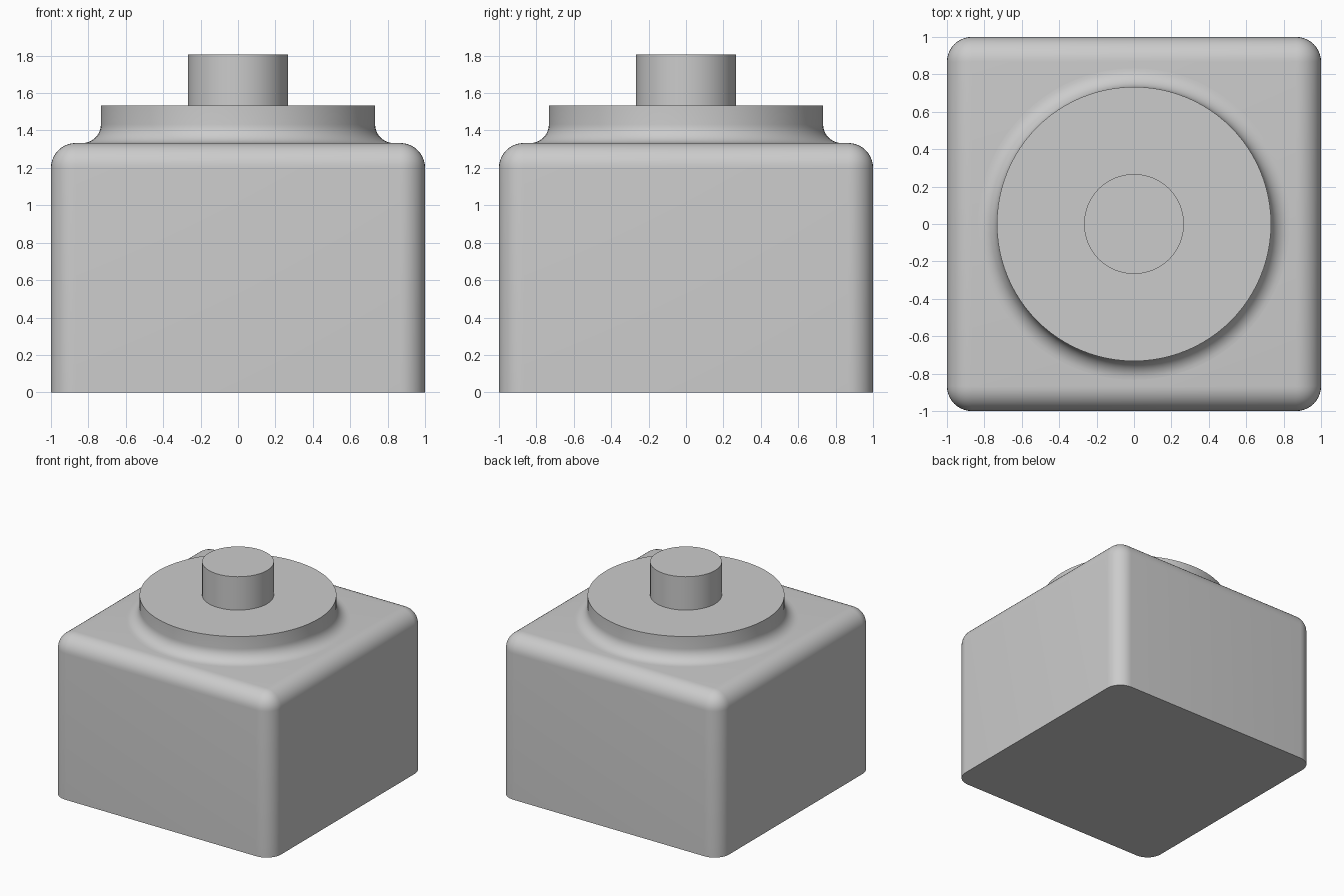
import bpy
import bmesh
import math

old = bpy.data.objects.get("Cube")
if old:
    bpy.data.objects.remove(old, do_unlink=True)

GREY = (0.6, 0.6, 0.6, 1)
grey = bpy.data.materials.new("plain_grey")
grey.use_nodes = True
grey.diffuse_color = GREY
grey.node_tree.nodes["Principled BSDF"].inputs["Base Color"].default_value = GREY

BODY_TOP, DISC_TOP, STEM_TOP = 1.333, 1.533, 1.807
DISC_R, STEM_R, FILLET, ROUND = 0.733, 0.267, 0.1, 0.133


def finish(bm, name):
    """Turn a bmesh into a smooth-shaded object with sharp edges kept."""
    bmesh.ops.recalc_face_normals(bm, faces=bm.faces)
    mesh = bpy.data.meshes.new(name)
    bm.to_mesh(mesh)
    bm.free()
    mesh.materials.append(grey)
    obj = bpy.data.objects.new(name, mesh)
    bpy.context.collection.objects.link(obj)
    bpy.ops.object.select_all(action="DESELECT")
    obj.select_set(True)
    bpy.context.view_layer.objects.active = obj
    bpy.ops.object.shade_smooth_by_angle(angle=math.radians(35))
    return obj


def lathe(name, profile, steps=96):
    """Spin a profile of (radius, height) points around z."""
    bm = bmesh.new()
    verts = [bm.verts.new((r, 0, z)) for r, z in profile]
    edges = [bm.edges.new(pair) for pair in zip(verts, verts[1:])]
    bmesh.ops.spin(bm, geom=verts + edges, cent=(0, 0, 0), axis=(0, 0, 1),
                   angle=math.tau, steps=steps)
    bmesh.ops.remove_doubles(bm, verts=bm.verts, dist=0.0001)
    return finish(bm, name)


# Body: box with rounded upright and top edges, flat sharp base
bm = bmesh.new()
bmesh.ops.create_cube(bm, size=2)
for v in bm.verts:
    v.co.z = BODY_TOP if v.co.z > 0 else 0
rounded = [e for e in bm.edges if max(v.co.z for v in e.verts) > 0]
bmesh.ops.bevel(bm, geom=rounded, offset=ROUND, offset_type="OFFSET",
                segments=10, profile=0.5, affect="EDGES", clamp_overlap=True)
finish(bm, "body")

# Disc: flat top, straight wall, concave fillet down onto the body
fillet = []
for i in range(11):
    a = i / 10 * math.pi / 2
    fillet.append((DISC_R + FILLET * (1 - math.cos(a)),
                   BODY_TOP + FILLET * (1 - math.sin(a))))
lathe("disc", [(0, DISC_TOP), (DISC_R, DISC_TOP)] + fillet)

# Stem: short round post on the disc
lathe("stem", [(0, STEM_TOP), (STEM_R, STEM_TOP), (STEM_R, DISC_TOP)], steps=64)
